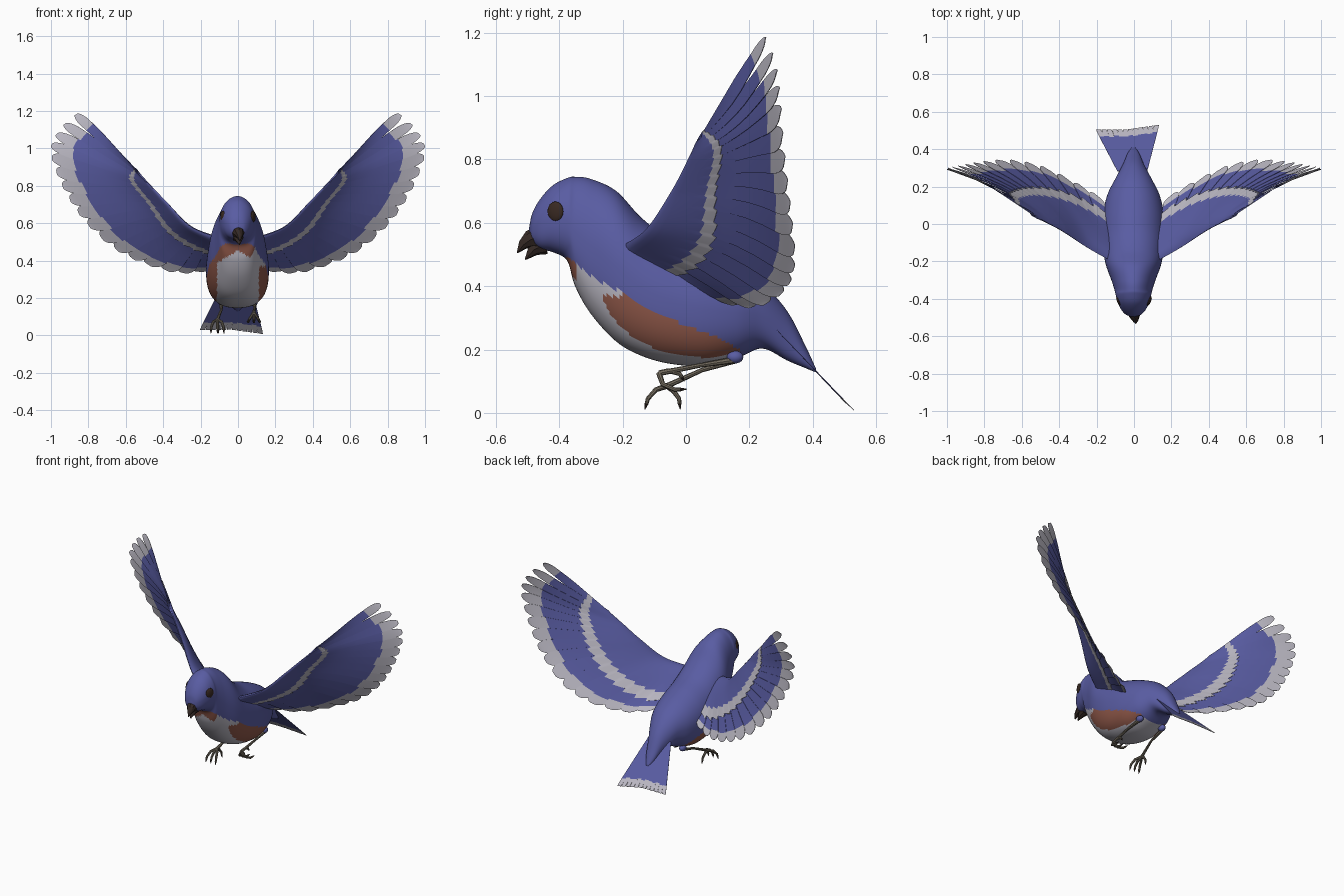
import bpy, bmesh, math
from mathutils import Vector

cube = bpy.data.objects.get("Cube")
if cube:
    bpy.data.objects.remove(cube)


def material(name, r, g, b):
    mat = bpy.data.materials.new(name)
    mat.use_nodes = True
    mat.diffuse_color = (r, g, b, 1)
    mat.node_tree.nodes["Principled BSDF"].inputs["Base Color"].default_value = (r, g, b, 1)
    return mat


blue = material("plumage blue", .1, .108, .365)
white = material("pale feather", .5, .485, .55)
rust = material("breast rust", .27, .095, .065)
horn = material("beak brown", .035, .022, .018)
iris = material("eye brown", .04, .022, .016)
skin = material("leg tan", .17, .145, .11)


def spline(points, t):
    """Smooth curve through evenly spaced points, t from 0 to 1."""
    t = min(max(t, 0), 1) * (len(points) - 1)
    i = min(int(t), len(points) - 2)
    f = t - i
    b, c = Vector(points[i]), Vector(points[i + 1])
    a = Vector(points[i - 1]) if i else 2 * b - c
    d = Vector(points[i + 2]) if i + 2 < len(points) else 2 * c - b
    return b + f / 2 * ((c - a) + f * ((2 * a - 5 * b + 4 * c - d) + f * (3 * (b - c) + d - a)))


def select(obj):
    bpy.ops.object.select_all(action="DESELECT")
    obj.select_set(True)
    bpy.context.view_layer.objects.active = obj


def finish(bm, name, mats, thickness=0):
    mesh = bpy.data.meshes.new(name)
    bm.to_mesh(mesh)
    bm.free()
    for mat in mats:
        mesh.materials.append(mat)
    obj = bpy.data.objects.new(name, mesh)
    bpy.context.collection.objects.link(obj)
    select(obj)
    if thickness:
        mod = obj.modifiers.new("thickness", "SOLIDIFY")
        mod.thickness = thickness
        mod.offset = 0
        bpy.ops.object.convert(target="MESH")
    smooth()


def smooth():
    bpy.ops.object.shade_smooth_by_angle(angle=math.radians(40))


def skin_grid(bm, rows, color_of, closed=False, flip=False):
    """Join rows of points with quads; color_of(row, face) picks the material."""
    rings = [[bm.verts.new(p) for p in row] for row in rows]
    n = len(rows[0])
    for i in range(len(rings) - 1):
        for j in range(n if closed else n - 1):
            k = (j + 1) % n
            quad = [rings[i][j], rings[i][k], rings[i + 1][k], rings[i + 1][j]]
            face = bm.faces.new(quad[::-1] if flip else quad)
            face.material_index = color_of(i, face)
    return rings


def tube(name, points, radii, mat):
    curve = bpy.data.curves.new(name, "CURVE")
    curve.dimensions = "3D"
    curve.bevel_depth = 1
    curve.bevel_resolution = 2
    curve.use_fill_caps = True
    line = curve.splines.new("POLY")
    line.points.add(len(points) - 1)
    for p, co, r in zip(line.points, points, radii):
        p.co = (*co, 1)
        p.radius = r
    curve.materials.append(mat)
    obj = bpy.data.objects.new(name, curve)
    bpy.context.collection.objects.link(obj)
    select(obj)
    bpy.ops.object.convert(target="MESH")
    smooth()


def ball(name, place, size, mat, turn=0):
    bpy.ops.mesh.primitive_uv_sphere_add(segments=16, ring_count=10, location=place, rotation=(0, 0, turn))
    obj = bpy.context.object
    obj.name = name
    obj.scale = size
    obj.data.materials.append(mat)
    smooth()


# Body and head: lofted ovals, each given as y, top, bottom, half width
stations = [(-.495, .585, .56, .012), (-.485, .63, .537, .04), (-.46, .675, .517, .064),
            (-.42, .718, .507, .084), (-.375, .741, .48, .096), (-.35, .745, .4, .102),
            (-.3, .738, .312, .118), (-.22, .7, .225, .147), (-.14, .615, .18, .162),
            (-.05, .55, .155, .168), (.06, .505, .148, .162), (.16, .46, .172, .138),
            (.24, .41, .203, .098), (.32, .32, .165, .056), (.38, .205, .14, .03),
            (.41, .14, .128, .008)]
rust_edge = [.49, .42, .375, .32, .28, .245, .2]


def oval(y, top, low, half):
    """Egg section, fuller on its lower half."""
    ring = []
    for j in range(96):
        s, c = math.sin(math.tau * j / 96), math.cos(math.tau * j / 96)
        power = .8 if c > 0 else 1
        s = math.copysign(abs(s) ** power, s)
        c = math.copysign(abs(c) ** power, c)
        ring.append((half * s - .003, y, (top + low) / 2 - (top - low) / 2 * c))
    return ring


def breast_color(_, face):
    x, y, z = face.calc_center_median()
    edge = spline([(e, 0, 0) for e in rust_edge], (y + .37) / .54).x
    if y < -.38 or y > .17 or z > edge:
        return 0
    if x > .04 and -.345 < y < -.2 and z > edge - .015 + .4 * (y + .2):
        return 1
    return 1 if abs(x) < .112 - max(0, y) * .2 and z < .455 - abs(x) * .6 else 2


bm = bmesh.new()
rings = skin_grid(bm, [oval(*spline(stations, i / 120)) for i in range(121)], breast_color, closed=True)
bm.faces.new(rings[0])
bm.faces.new(rings[-1])
bmesh.ops.recalc_face_normals(bm, faces=bm.faces)
finish(bm, "body", [blue, white, rust])

# Open beak and eyes
tube("upper_beak", [(0, -.455, .553), (.003, -.493, .547), (.008, -.515, .53), (.01, -.532, .505)],
     [.043, .029, .016, .002], horn)
tube("lower_beak", [(0, -.45, .53), (.004, -.482, .515), (.008, -.507, .484)], [.032, .021, .002], horn)
for side, label in ((1, "left"), (-1, "right")):
    ball(label + "_eye", (side * .081, -.412, .636), (.01, .027, .031), iris, -side * .4)


def feather_fan(name, surface, count, white_start, blunt, overlap, lift, slim, flip=False):
    """Vanes laid on a surface(s, t, lift), with pale tips; slim tapers the outer ones."""
    bm = bmesh.new()
    steps = [0, .35, .6, .8, .93, 1]
    for i in range(count):
        mid = (i + .5) / count
        start = white_start(mid) + .014 * math.sin(i * 2.4)
        thin = slim * max(0, mid * 4 - 3)
        rows = [(s, 1) for s in (.03, .15, .3, .42)] + [(.55, 1 - .1 * thin), (.7, 1 - .3 * thin)]
        white_row = len(rows)
        rows += [(start + (1 - start) * f, (1 - .4 * thin) * (blunt + (1 - blunt) * math.sqrt(1.02 - f * f)))
                 for f in steps]
        pts = [[surface(s, mid + k * w * overlap / count, lift * k * s) for k in (-1, 0, 1)] for s, w in rows]
        skin_grid(bm, pts, lambda r, face: int(r >= white_row), flip=flip)
    finish(bm, name, [blue, white], .002)


# Wings: feathers and coverts follow an arched sheet from the leading edge to the tips
lead = [(.1, -.21, .52), (.25, -.125, .58), (.37, -.045, .7), (.45, .0, .785), (.535, .045, .872)]
tips = [(.16, .13, .345), (.32, .225, .335), (.5, .31, .385), (.66, .342, .465), (.8, .335, .59),
        (.895, .32, .72), (.965, .305, .86), (1, .295, 1.0), (.945, .28, 1.11), (.835, .24, 1.207)]


def wing_sheet(side):
    def surface(s, t, lift):
        t = min(max(t, 0), 1)
        a, b = spline(lead, t), spline(tips, t)
        p = a.lerp(b, s)
        e = .01 if t < .5 else -.01
        span = (spline(lead, t + e).lerp(spline(tips, t + e), s) - p) / e
        arch = .055 * math.sin(math.pi * min(s, 1) ** .8) * max(0, math.sin(math.pi * t)) ** .7
        p += span.cross(b - a).normalized() * (lift + arch)
        return Vector((p.x * side, p.y, p.z))
    return surface


def coverts(name, surface, ends, up, flip):
    """Feathered arm layer with a pale band along its ragged rear edge."""
    bm = bmesh.new()
    cols = 120
    rows = []
    for f in (0, .03, .1, .2, .35, .5, .65, .78, .9, 1):
        row = []
        for j in range(cols + 1):
            t = j / cols
            ragged = 1 + .09 * (t * 17 % 1 - .5) * (f > .7)
            end = spline([(e, 0, 0) for e in ends], t).x
            thick = (.006 * min(1, f * 12) + .011 * math.sin(math.pi * math.sqrt(f))) * (1 - .5 * t)
            row.append(surface(end * f * ragged, t, up * thick))
        rows.append(row)
    skin_grid(bm, rows, lambda r, face: int(r >= 7), flip=flip)
    finish(bm, name, [blue, white], .002)


for side, label in ((1, "left"), (-1, "right")):
    sheet = wing_sheet(side)
    feather_fan(label + "_flight_feathers", sheet, 17, lambda t: .89 - .11 * t, .1, .62, .004, 1, side < 0)
    coverts(label + "_upper_coverts", sheet, [.8, .63, .52, .43, .34], 1, side < 0)
    coverts(label + "_under_coverts", sheet, [.52, .41, .28, .27, .06], -1, side < 0)


# Tail: shallow notched fan, tilted a little to one side
def tail_sheet(s, t, lift):
    root = Vector((-.085, .275, .272)).lerp(Vector((.07, .28, .268)), t)
    tip = Vector((-.205, .505, .03)).lerp(Vector((.135, .53, .008)), t)
    p = root.lerp(tip, s * (.95 + .05 * abs(2 * t - 1)))
    return p + Vector((0, lift, lift))


feather_fan("tail", tail_sheet, 12, lambda t: .84, .8, .5, 0, 0)

# Legs: a planted foot on the right, a curled foot on the left
feet = {
    "left": (1, (.085, -.085, .125),
             [[(d, .012, -.035), (d * 1.4, .05, -.052), (d * 1.6, .088, -.05)] for d in (-.022, 0, .022)]
             + [[(0, .03, .008), (0, .065, -.002), (0, .08, -.025)]]),
    "right": (-1, (-.11, -.06, .085),
              [[(d, -.035, -.012), (d * 1.5, -.06, -.04), (d * 1.6, -.07, -.075)] for d in (-.022, 0, .022)]
              + [[(0, .02, -.015), (.004, .038, -.04), (.006, .042, -.075)]]),
}
for label, (side, ankle, toes) in feet.items():
    ball(label + "_thigh", (side * .085, .155, .176), (.02, .026, .02), blue)
    tube(label + "_shank", [(side * .088, .16, .168), (side * .09, .05, .6 * .168 + .4 * ankle[2]), ankle],
         [.011, .007, .009], skin)
    for n, toe in enumerate(toes):
        joints = [Vector(ankle)] + [Vector(ankle) + Vector(p) for p in toe]
        knuckle = joints[2].lerp(joints[3], .45)
        tube(f"{label}_toe_{n + 1}", joints[:3] + [knuckle], [.009, .008, .007, .006], skin)
        tube(f"{label}_claw_{n + 1}", [knuckle, joints[3]], [.006, .001], horn)
